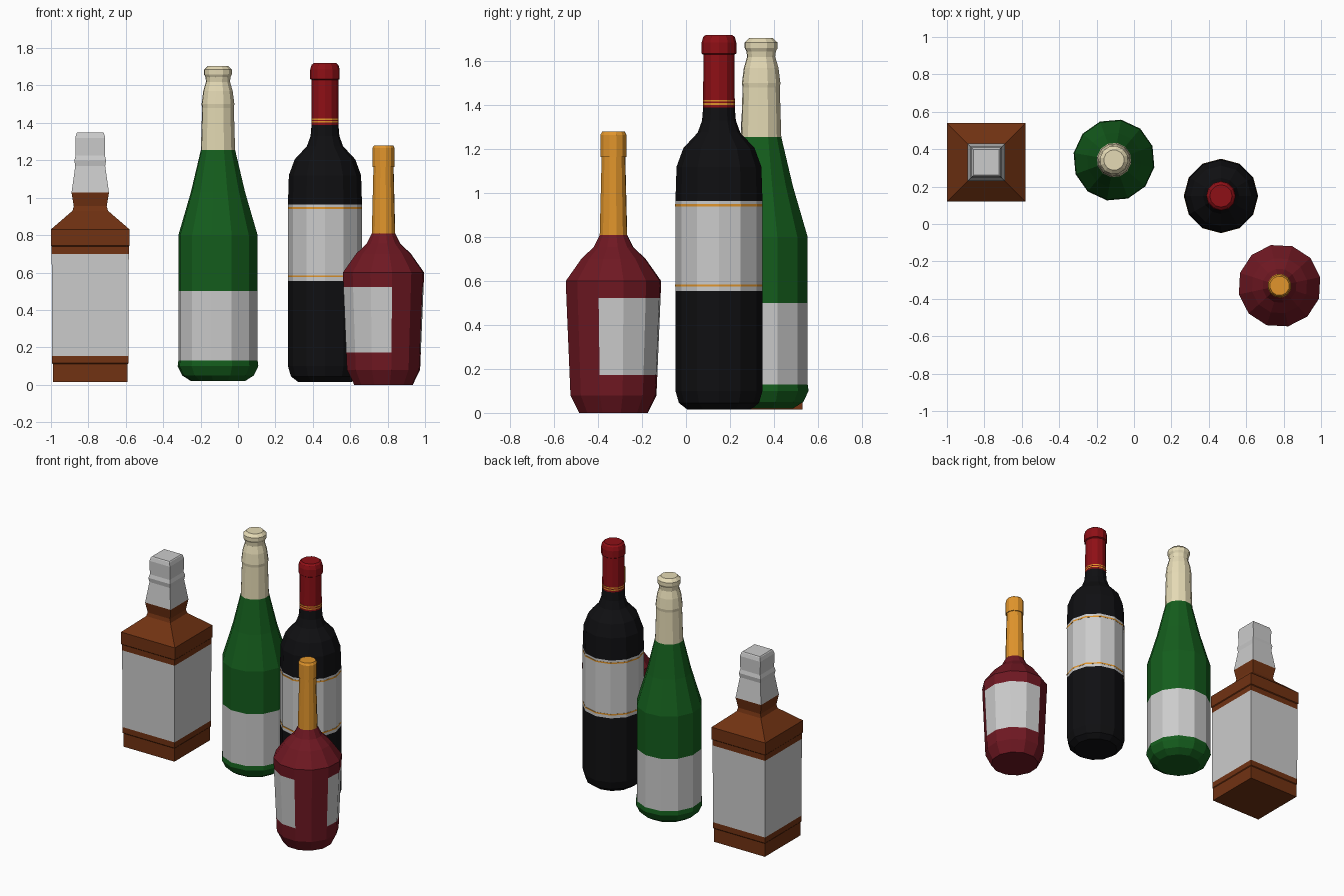
import bpy, bmesh
from math import cos, sin, radians, pi, sqrt

if "Cube" in bpy.data.objects:
    bpy.data.objects.remove(bpy.data.objects["Cube"])


def material(name, rgb):
    m = bpy.data.materials.new(name)
    m.diffuse_color = (*rgb, 1)
    m.use_nodes = True
    m.node_tree.nodes["Principled BSDF"].inputs["Base Color"].default_value = m.diffuse_color
    return m


BROWN = material("brown", (.165, .032, .006))
GREEN = material("green", (.007, .11, .012))
CREAM = material("cream", (.78, .70, .46))
BLACK = material("black", (.005, .005, .006))
RED = material("red", (.27, .005, .008))
MAROON = material("maroon", (.16, .009, .016))
AMBER = material("amber", (.75, .30, .025))


def lathe(name, centre, profile, mat=None, sides=12, phase=0,
          bottom=False, top=False, keep=None):
    """Flat-sided turned section; profile is (radius, z); keep selects side indices."""
    bm = bmesh.new()
    rings = []
    for r, z in profile:
        rings.append([bm.verts.new((r * cos(radians(phase) + 2 * pi * i / sides),
                                    r * sin(radians(phase) + 2 * pi * i / sides), z))
                      for i in range(sides)])
    for a, b in zip(rings, rings[1:]):
        for i in range(sides):
            if keep is None or i in keep:
                j = (i + 1) % sides
                bm.faces.new((a[i], a[j], b[j], b[i]))
    if bottom:
        bm.faces.new(rings[0][::-1])
    if top:
        bm.faces.new(rings[-1])
    bmesh.ops.delete(bm, geom=[v for v in bm.verts if not v.link_faces], context='VERTS')
    me = bpy.data.meshes.new(name)
    bm.to_mesh(me)
    bm.free()
    ob = bpy.data.objects.new(name, me)
    ob.location = (*centre, 0)
    if mat:
        me.materials.append(mat)
    bpy.context.collection.objects.link(ob)
    return ob


# square bottle
def square(name, profile, mat=None, **kw):
    lathe(name, (-.79, .33), [(r * sqrt(2), z) for r, z in profile], mat, 4, 45, **kw)


square("square_base", [(.2, .016), (.2, .11), (.204, .115), (.204, .155)], BROWN, bottom=True)
square("square_label", [(.204, .155), (.206, .70)])
square("square_shoulder", [(.206, .70), (.206, .74), (.211, .745), (.211, .83),
                           (.095, .93), (.088, .955), (.1, 1.027)], BROWN)
square("square_cap", [(.1, 1.027), (.08, 1.17), (.085, 1.2), (.078, 1.225), (.08, 1.32),
                      (.073, 1.345), (.068, 1.35)], top=True)

# green sparkling bottle
c, p = (-.107, .342), 20
lathe("green_base", c, [(.147, .02), (.195, .05), (.219, .10), (.215, .13)], GREEN,
      phase=p, bottom=True)
lathe("green_label", c, [(.215, .13), (.215, .50)], phase=p)
lathe("green_body", c, [(.215, .50), (.215, .80), (.147, 1.03), (.093, 1.255)], GREEN, phase=p)
lathe("green_foil", c, [(.093, 1.255), (.086, 1.48), (.089, 1.50), (.08, 1.57), (.065, 1.62),
                        (.068, 1.645), (.076, 1.66), (.076, 1.685), (.055, 1.705)],
      CREAM, phase=p, top=True)

# tall black bottle
c = (.465, .15)
lathe("black_base", c, [(.145, .016), (.182, .045), (.198, .10), (.198, .555)], BLACK, bottom=True)
lathe("black_label", c, [(.198, .555), (.198, .965)])
for i, z in enumerate((.58, .945)):
    lathe(f"label_stripe_{i + 1}", c, [(.198, z - .005), (.199, z - .005),
                                       (.199, z + .005), (.198, z + .005)], AMBER)
lathe("black_shoulder", c, [(.198, .965), (.193, 1.12), (.162, 1.205), (.097, 1.275),
                            (.077, 1.33), (.072, 1.39)], BLACK)
lathe("red_foil", c, [(.072, 1.39), (.071, 1.63), (.079, 1.635), (.079, 1.685),
                      (.072, 1.71), (.06, 1.72)], RED, top=True)
for i, z in enumerate((1.405, 1.42)):
    lathe(f"foil_stripe_{i + 1}", c, [(.071, z - .004), (.073, z - .004),
                                      (.073, z + .004), (.071, z + .004)], AMBER)

# short maroon bottle with a label on two opposite sides
c, p = (.778, -.33), 12
front, back = {5, 6, 7, 8}, {11, 0, 1, 2}
band = [(.204, .172), (.219, .522)]
lathe("maroon_base", c, [(.16, 0), (.2, .08), band[0]], MAROON, phase=p, bottom=True)
lathe("maroon_sides", c, band, MAROON, phase=p, keep=set(range(12)) - front - back)
lathe("maroon_front_label", c, band, phase=p, keep=front)
lathe("maroon_back_label", c, band, phase=p, keep=back)
lathe("maroon_shoulder", c, [band[1], (.222, .60), (.15, .70), (.092, .755), (.064, .81)],
      MAROON, phase=p)
lathe("amber_foil", c, [(.064, .81), (.055, 1.165), (.061, 1.165), (.061, 1.265), (.052, 1.28)],
      AMBER, phase=p, top=True)
